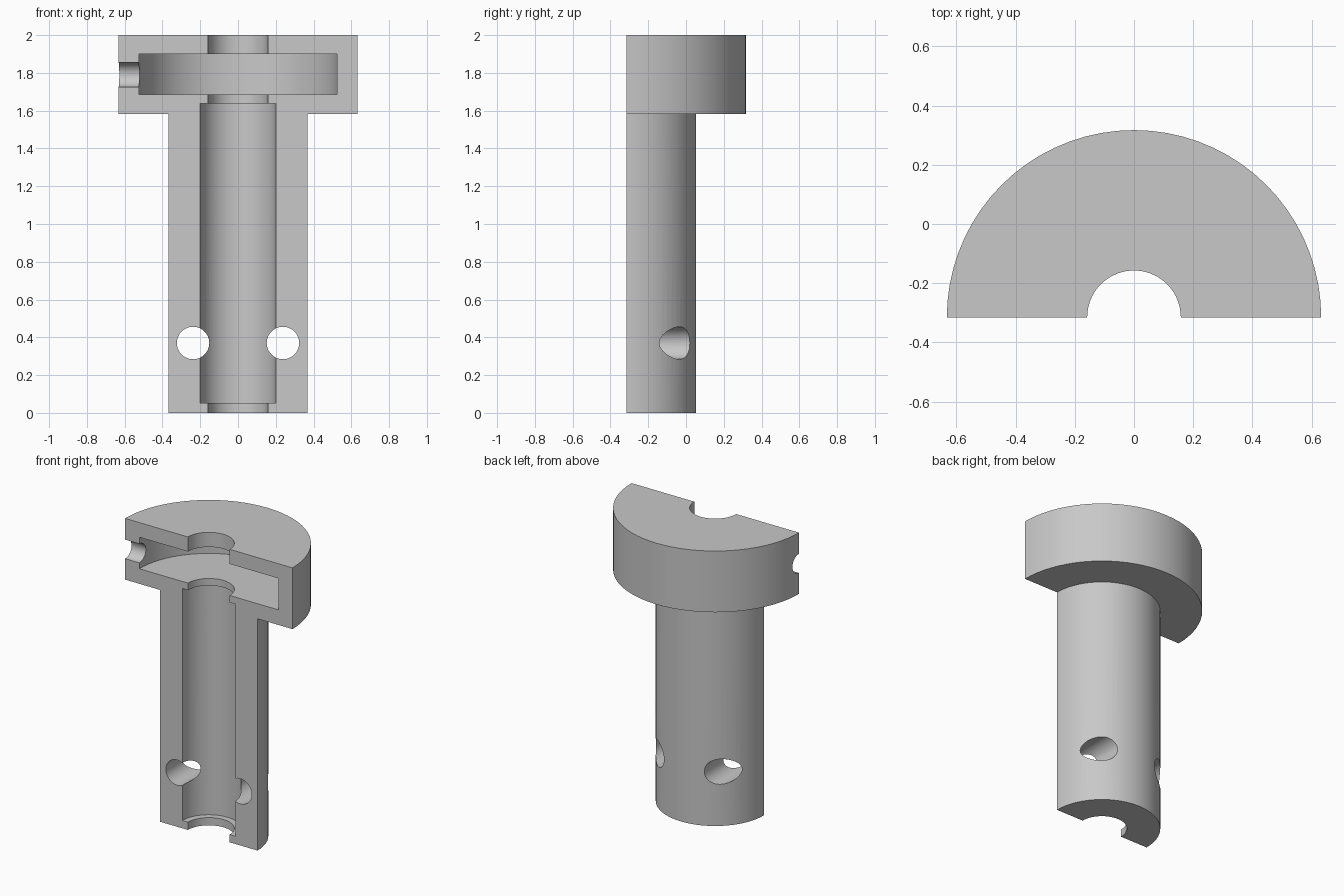
import bpy, bmesh
from math import pi
from mathutils import Matrix, Vector

cube = bpy.data.objects.get("Cube")
if cube:
    bpy.data.objects.remove(cube, do_unlink=True)

AXIS_Y = -0.315  # the section plane passes through the axis of revolution
STEPS = 36

grey = bpy.data.materials.new("plain grey")
grey.use_nodes = True
grey.diffuse_color = (0.58, 0.58, 0.58, 1)
grey.node_tree.nodes["Principled BSDF"].inputs["Base Color"].default_value = grey.diffuse_color


def make_object(name, bm):
    bmesh.ops.recalc_face_normals(bm, faces=bm.faces)
    mesh = bpy.data.meshes.new(name)
    bm.to_mesh(mesh)
    bm.free()
    mesh.materials.append(grey)
    obj = bpy.data.objects.new(name, mesh)
    bpy.context.collection.objects.link(obj)
    return obj


def half_revolve(name, profile):
    """Turn a closed (radius, height) section through half a circle."""
    bm = bmesh.new()
    start = bm.faces.new([bm.verts.new((r, AXIS_Y, z)) for r, z in profile])
    end = bmesh.ops.duplicate(bm, geom=[start])["geom"]
    section = [g for g in end if isinstance(g, bmesh.types.BMFace)]
    bmesh.ops.spin(bm, geom=section + list(section[0].edges), cent=(0, AXIS_Y, 0),
                   axis=(0, 0, 1), angle=pi, steps=STEPS)
    bmesh.ops.remove_doubles(bm, verts=bm.verts, dist=0.0001)
    return make_object(name, bm)


def drill(target, centre, direction, radius, length):
    bm = bmesh.new()
    turn = Vector((0, 0, 1)).rotation_difference(Vector(direction)).to_matrix().to_4x4()
    bmesh.ops.create_cone(bm, cap_ends=True, segments=48, radius1=radius, radius2=radius,
                          depth=length, matrix=Matrix.Translation(centre) @ turn)
    cutter = make_object("drill_cutter", bm)
    cutter.hide_render = True
    mod = target.modifiers.new("hole", "BOOLEAN")
    mod.operation = "DIFFERENCE"
    mod.solver = "EXACT"
    mod.object = cutter
    bpy.context.view_layer.objects.active = target
    bpy.ops.object.modifier_apply(modifier=mod.name)
    bpy.data.objects.remove(cutter, do_unlink=True)


# Flanged sleeve: outer wall going up, stepped bore coming down
body = half_revolve("flanged_sleeve", [
    (0.368, 0), (0.368, 1.582), (0.632, 1.582), (0.632, 2),
    (0.158, 2), (0.158, 1.9), (0.525, 1.9), (0.525, 1.685),
    (0.158, 1.685), (0.158, 1.637), (0.2, 1.637), (0.2, 0.053),
    (0.158, 0.053), (0.158, 0)])

# Pair of cross holes near the foot, and the side port in the head
for side in (-1, 1):
    drill(body, (side * 0.238, 0, 0.37), (0, 1, 0), 0.086, 2)
drill(body, (-0.6, AXIS_Y, 1.79), (1, 0, 0), 0.065, 0.4)

bpy.ops.object.select_all(action="DESELECT")
body.select_set(True)
bpy.context.view_layer.objects.active = body
bpy.ops.object.shade_smooth_by_angle(angle=pi / 6)
